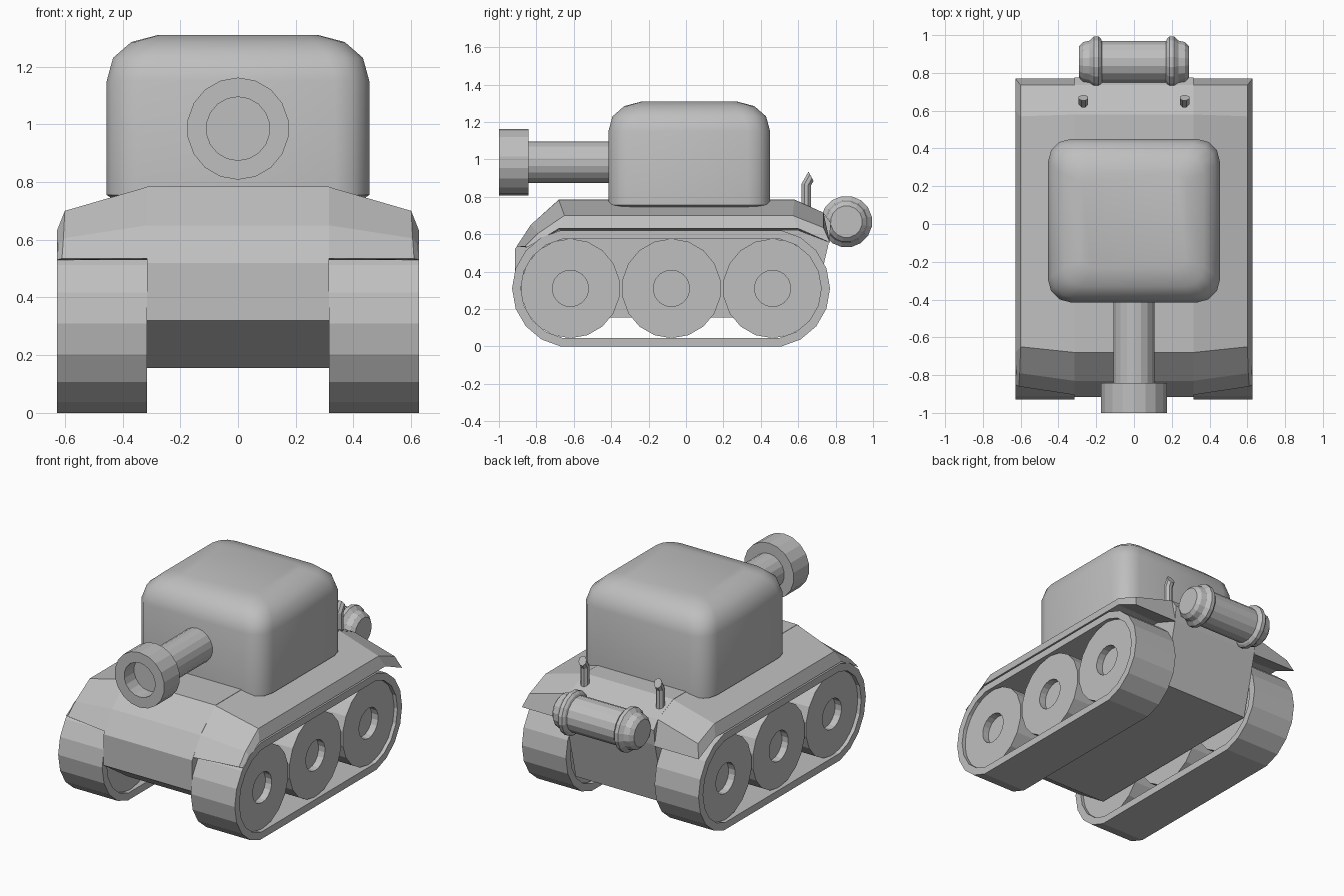
import bpy, bmesh, math
from mathutils import Vector

cube = bpy.data.objects.get("Cube")
if cube:
    bpy.data.objects.remove(cube, do_unlink=True)

grey = bpy.data.materials.new("plain_grey")
grey.use_nodes = True
grey.diffuse_color = (0.52, 0.52, 0.52, 1)
bsdf = next(n for n in grey.node_tree.nodes if n.type == 'BSDF_PRINCIPLED')
bsdf.inputs["Base Color"].default_value = grey.diffuse_color
bsdf.inputs["Roughness"].default_value = 0.8


def loft(name, rings, cyclic=False):
    """Skin a list of equal-sized rings; cap the ends unless cyclic."""
    bm = bmesh.new()
    rows = [[bm.verts.new(p) for p in ring] for ring in rings]
    pairs = list(zip(rows, rows[1:]))
    if cyclic:
        pairs.append((rows[-1], rows[0]))
    else:
        bm.faces.new(rows[0])
        bm.faces.new(rows[-1])
    n = len(rows[0])
    for a, b in pairs:
        for i in range(n):
            j = (i + 1) % n
            bm.faces.new((a[i], a[j], b[j], b[i]))
    bmesh.ops.recalc_face_normals(bm, faces=bm.faces)
    mesh = bpy.data.meshes.new(name)
    bm.to_mesh(mesh)
    bm.free()
    mesh.materials.append(grey)
    obj = bpy.data.objects.new(name, mesh)
    bpy.context.collection.objects.link(obj)
    return obj


def circle(centre, radius, axis, sides=18):
    """Ring of points around the x or y axis."""
    c = Vector(centre)
    ring = []
    for i in range(sides):
        t = 2 * math.pi * (i + 0.5) / sides
        u, v = radius * math.cos(t), radius * math.sin(t)
        ring.append(c + (Vector((0, u, v)) if axis == 'x' else Vector((u, 0, v))))
    return ring


def lathe(name, centre, axis, profile, sides=18):
    """Turn (distance along axis, radius) pairs about an axis."""
    step = Vector((1, 0, 0)) if axis == 'x' else Vector((0, 1, 0))
    return loft(name, [circle(Vector(centre) + step * d, r, axis, sides) for d, r in profile])


def rounded_rect(x0, x1, y0, y1, z, radius, segments=3):
    ring = []
    corners = [(x1, y1, -1, -1), (x0, y1, 1, -1), (x0, y0, 1, 1), (x1, y0, -1, 1)]
    for k, (x, y, sx, sy) in enumerate(corners):
        for i in range(segments + 1):
            t = math.pi / 2 * (k + i / segments)
            ring.append((x + sx * radius + radius * math.cos(t),
                         y + sy * radius + radius * math.sin(t), z))
    return ring


# Hull: one side profile stretched across the body
hull_side = [(-0.67, 0.155), (-0.915, 0.32), (-0.915, 0.52), (-0.83, 0.65), (-0.68, 0.785),
             (0.58, 0.785), (0.735, 0.715), (0.775, 0.66), (0.765, 0.56), (0.67, 0.155)]
loft("hull", [[(x, y, z) for y, z in hull_side] for x in (-0.315, 0.315)])

# Turret: rounded block with a softened top
turret = loft("turret", [
    rounded_rect(-0.455 + d, 0.455 - d, -0.415 + d, 0.45 - d, z, r)
    for z, d, r in [(0.735, 0.03, 0.10), (0.755, 0, 0.12), (1.15, 0, 0.12), (1.23, 0.022, 0.12),
                    (1.285, 0.085, 0.10), (1.31, 0.18, 0.05)]])

# Gun barrel and hollow muzzle
lathe("gun_barrel", (0, 0, 0.985), 'y', [(-0.86, 0.11), (-0.35, 0.11)])
lathe("gun_muzzle", (0, 0, 0.985), 'y',
      [(-0.90, 0.11), (-1.0, 0.11), (-1.0, 0.177), (-0.842, 0.177), (-0.842, 0.09)])

# Rear drum with two raised bands
drum = [(-0.29, 0.085), (-0.27, 0.107), (-0.235, 0.115), (-0.225, 0.125), (-0.212, 0.138),
        (-0.188, 0.138), (-0.175, 0.125), (-0.17, 0.112)]
drum += [(-d, r) for d, r in reversed(drum)]
lathe("rear_drum", (0, 0.858, 0.667), 'x', drum, 16)


def track_outline(radius):
    """Stadium outline around the end wheels, as (y, z)."""
    points = []
    for centre, start in ((0.455, -80), (-0.615, 100)):
        for i in range(9):
            t = math.radians(start + 20 * i)
            points.append((centre + radius * math.cos(t), 0.31 + radius * math.sin(t)))
    return points


for side, label in ((1, "left"), (-1, "right")):
    # Track band: open loop around the wheels
    inner_x, outer_x = 0.315 * side, 0.628 * side
    loft(label + "_track", [
        [(inner_x, *o), (outer_x, *o), (outer_x, *i), (inner_x, *i)]
        for o, i in zip(track_outline(0.315), track_outline(0.268))], cyclic=True)

    # Wheels with recessed hubs on both faces
    for y, place in ((-0.618, "front"), (-0.078, "middle"), (0.463, "rear")):
        lathe(f"{label}_{place}_wheel", (0.47 * side, y, 0.31), 'x',
              [(-0.09, 0.097), (-0.135, 0.097), (-0.135, 0.266),
               (0.135, 0.266), (0.135, 0.097), (0.09, 0.097)])

    # Fender: sloping cover; each section is inner top, outer top, lip, underside
    sections = [
        [(0.315, -0.905, 0.535), (0.61, -0.86, 0.535), (0.628, -0.85, 0.53), (0.315, -0.86, 0.53)],
        [(0.315, -0.83, 0.65), (0.605, -0.79, 0.605), (0.628, -0.77, 0.575), (0.315, -0.77, 0.575)],
        [(0.315, -0.68, 0.783), (0.60, -0.65, 0.70), (0.628, -0.68, 0.63), (0.315, -0.68, 0.62)],
        [(0.315, 0.58, 0.783), (0.60, 0.57, 0.70), (0.628, 0.60, 0.63), (0.315, 0.60, 0.62)],
        [(0.315, 0.735, 0.715), (0.60, 0.735, 0.635), (0.628, 0.77, 0.555), (0.315, 0.77, 0.555)]]
    loft(label + "_fender", [[(x * side, y, z) for x, y, z in s] for s in sections])

    # Exhaust pipe with a slanted tip
    pipe = []
    for back, back_z, front, front_z in ((0.618, 0.70, 0.668, 0.70), (0.618, 0.87, 0.668, 0.86),
                                         (0.655, 0.935, 0.682, 0.885)):
        ring = []
        for i in range(8):
            t = math.pi * (2 * i + 1) / 8
            f = 0.5 + 0.54 * math.cos(t)
            ring.append((0.268 * side + 0.027 * math.sin(t),
                         back + (front - back) * f, back_z + (front_z - back_z) * f))
        pipe.append(ring)
    loft(label + "_exhaust_pipe", pipe)

# Soft shading on the turret only; the rest stays faceted
bpy.ops.object.select_all(action='DESELECT')
turret.select_set(True)
bpy.context.view_layer.objects.active = turret
bpy.ops.object.shade_smooth_by_angle(angle=math.radians(35))
